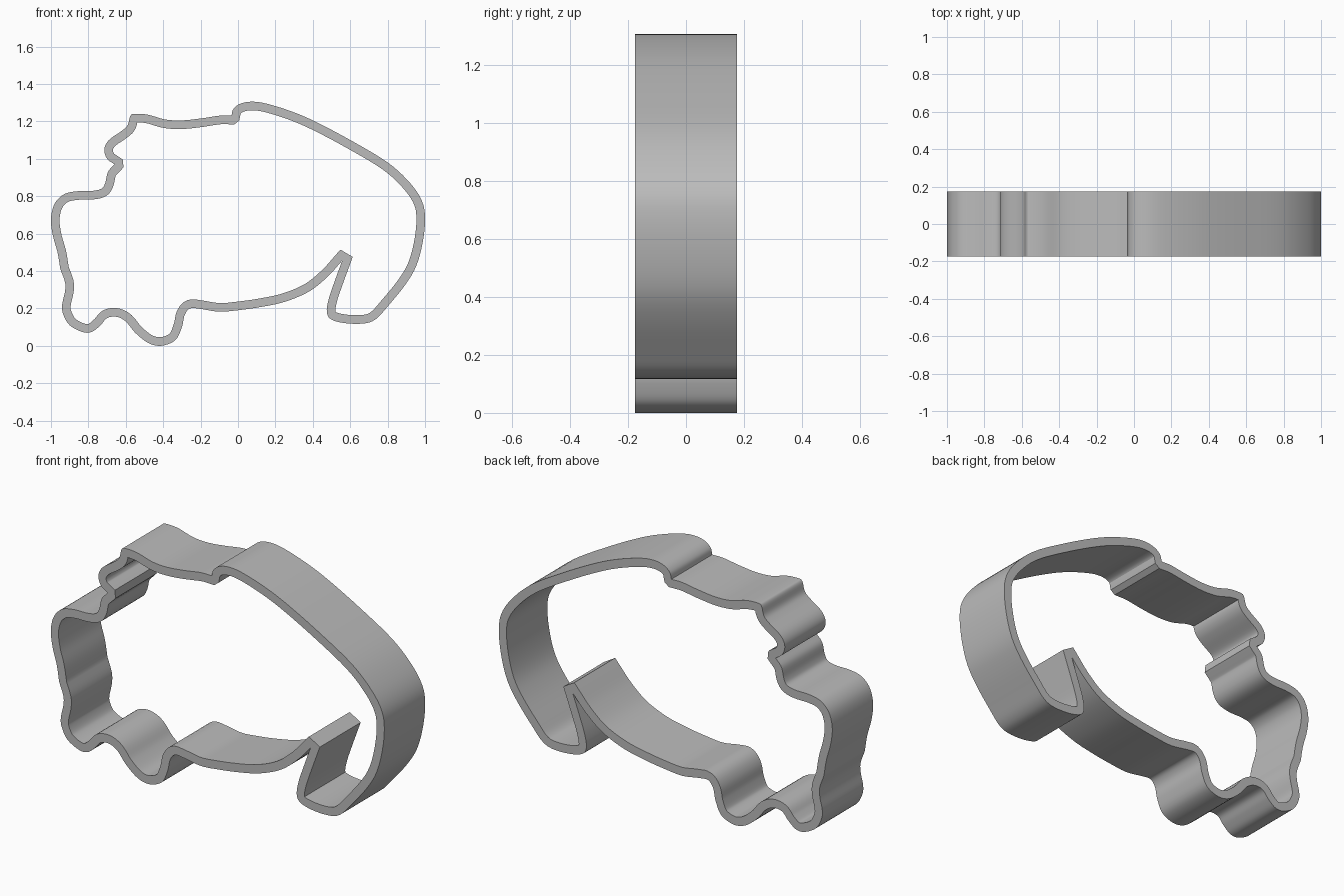
import bpy
import bmesh
import math
from mathutils import Vector

WALL = 0.046
HALF_DEPTH = 0.175
STEPS = 5

# Outer outline, clockwise; each run starts and ends at a sharp notch
head_run = [
    (-.66, .97), (-.7, 1), (-.715, 1.05), (-.69, 1.1), (-.62, 1.15),
    (-.59, 1.18), (-.575, 1.23), (-.55, 1.24), (-.48, 1.235), (-.39, 1.21),
    (-.3, 1.205), (-.2, 1.215), (-.1, 1.23), (-.035, 1.23),
]
back_run = [
    (-.035, 1.23), (-.025, 1.265), (.01, 1.293), (.07, 1.305), (.15, 1.295),
    (.28, 1.255), (.41, 1.2), (.6, 1.1), (.8, .98), (.92, .87), (.985, .77),
    (1, .67), (.985, .54), (.95, .42), (.89, .32), (.8, .21), (.74, .145),
    (.68, .12), (.58, .12), (.5, .14), (.475, .18), (.485, .25),
    (.515, .34), (.557, .455),
]
belly_run = [
    (.557, .455), (.48, .37), (.38, .29), (.25, .235), (.12, .207), (0, .19),
    (-.1, .182), (-.2, .197), (-.255, .2), (-.285, .165), (-.3, .1),
    (-.335, .03), (-.41, 0), (-.48, .015), (-.55, .07), (-.6, .13),
    (-.65, .155), (-.7, .148), (-.735, .11), (-.78, .075), (-.83, .073),
    (-.9, .11), (-.935, .17), (-.94, .22), (-.925, .29), (-.925, .34),
    (-.95, .41),
]
face_run = [
    (-.95, .41), (-.965, .5), (-.99, .59), (-1, .68), (-.98, .76),
    (-.93, .81), (-.86, .826), (-.78, .828), (-.73, .84), (-.71, .87),
    (-.695, .93), (-.66, .97),
]


def smooth_run(points):
    """Catmull-Rom samples through the points, without the last one."""
    pts = [Vector(p) for p in points]
    pts = [pts[0] * 2 - pts[1]] + pts + [pts[-1] * 2 - pts[-2]]
    samples = []
    for a, b, c, d in zip(pts, pts[1:], pts[2:], pts[3:]):
        for i in range(STEPS):
            t = i / STEPS
            samples.append(b + (c - a) * (t / 2)
                           + (a * 2 - b * 5 + c * 4 - d) * (t * t / 2)
                           + (b * 3 - a - c * 3 + d) * (t ** 3 / 2))
    return samples


def inward(direction):
    return Vector((direction.y, -direction.x))


def wall_pairs(outline):
    """Pair every outer point with its inner point, squaring off notches."""
    pairs = []
    for i, point in enumerate(outline):
        before = (point - outline[i - 1]).normalized()
        after = (outline[(i + 1) % len(outline)] - point).normalized()
        turn = math.atan2(before.x * after.y - before.y * after.x,
                          before.dot(after))
        if turn > math.radians(40):
            reach = math.tan(turn / 4)
            pairs.append((point, point + (inward(before) + before * reach) * WALL))
            pairs.append((point, point + (inward(after) - after * reach) * WALL))
        else:
            normal = (inward(before) + inward(after)).normalized()
            pairs.append((point, point + normal * WALL / math.cos(turn / 2)))
    # Collapse inner points that would cross the wall at tight bends
    cleaned = []
    last = pairs[0][1]
    for outer, inner in pairs:
        if min((inner - p).length for p in outline) > WALL * 0.96:
            last = inner
        cleaned.append((outer, last))
    return cleaned


def build_band(name, pairs, material):
    bm = bmesh.new()
    columns = []
    for outer, inner in pairs:
        columns.append([bm.verts.new((p.x, y, p.y)) for p, y in (
            (outer, -HALF_DEPTH), (outer, HALF_DEPTH),
            (inner, HALF_DEPTH), (inner, -HALF_DEPTH))])
    for i, column in enumerate(columns):
        previous = columns[i - 1]
        for k in range(4):
            n = (k + 1) % 4
            bm.faces.new((previous[k], previous[n], column[n], column[k]))
    bmesh.ops.remove_doubles(bm, verts=bm.verts, dist=0.0005)
    bmesh.ops.recalc_face_normals(bm, faces=bm.faces)
    mesh = bpy.data.meshes.new(name)
    bm.to_mesh(mesh)
    bm.free()
    mesh.materials.append(material)
    band = bpy.data.objects.new(name, mesh)
    bpy.context.collection.objects.link(band)
    return band


cube = bpy.data.objects.get("Cube")
if cube:
    bpy.data.objects.remove(cube, do_unlink=True)

# Plain grey
grey = bpy.data.materials.new("light_grey")
grey.use_nodes = True
colour = (0.5, 0.5, 0.5, 1)
grey.diffuse_color = colour
for node in grey.node_tree.nodes:
    if node.type == "BSDF_PRINCIPLED":
        node.inputs["Base Color"].default_value = colour

# Upright outline band
outline = []
for run in (head_run, back_run, belly_run, face_run):
    outline += smooth_run(run)
band = build_band("animal_outline_band", wall_pairs(outline), grey)

bpy.ops.object.select_all(action="DESELECT")
band.select_set(True)
bpy.context.view_layer.objects.active = band
bpy.ops.object.shade_smooth_by_angle(angle=math.radians(30))
